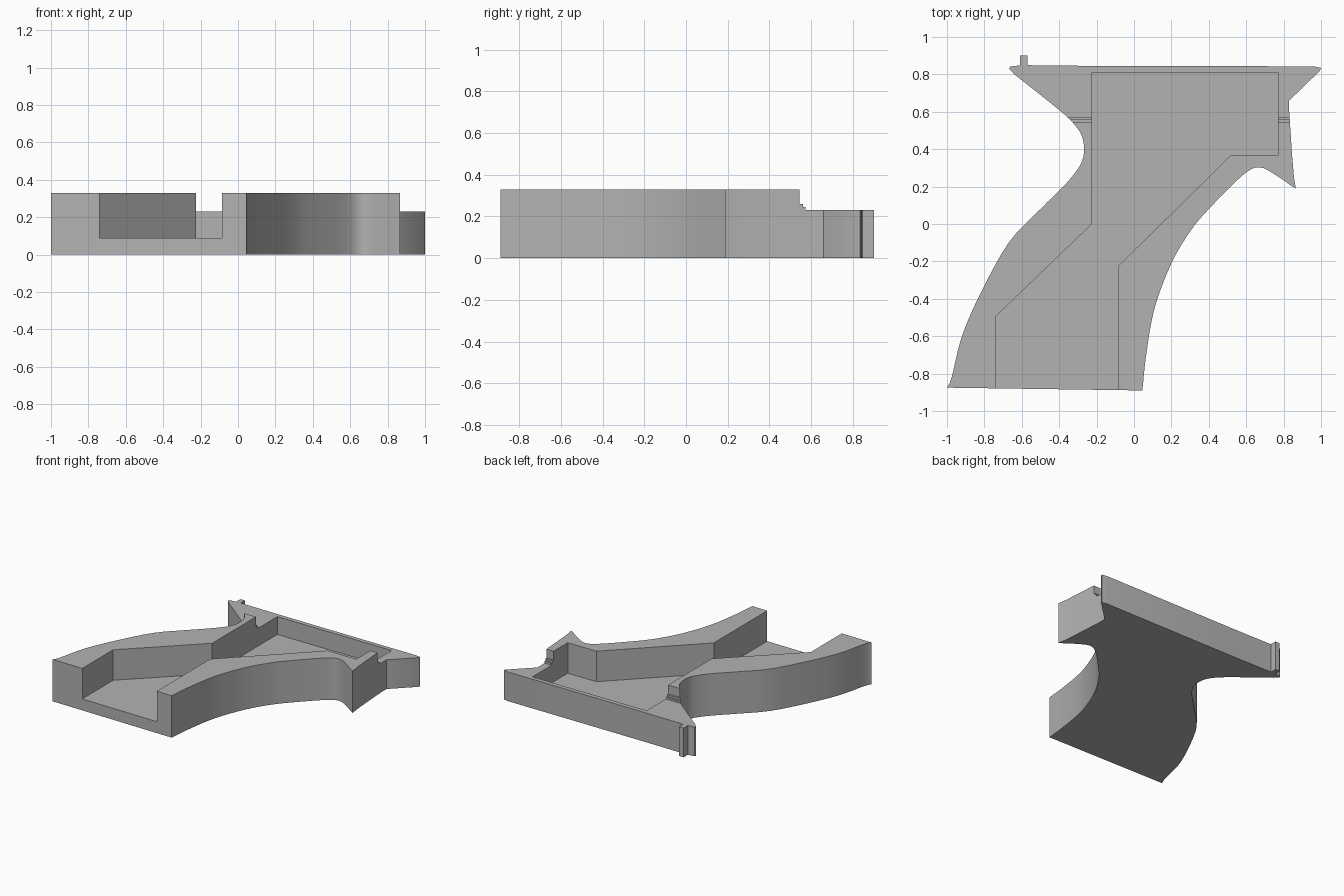
import bpy
import bmesh
from mathutils import Vector

cube = bpy.data.objects.get("Cube")
if cube:
    bpy.data.objects.remove(cube, do_unlink=True)

grey = bpy.data.materials.new("plain grey")
grey.use_nodes = True
grey.diffuse_color = (0.45, 0.45, 0.45, 1)
grey.node_tree.nodes["Principled BSDF"].inputs["Base Color"].default_value = (0.45, 0.45, 0.45, 1)


def smooth_curve(points, steps=4):
    """Return points on a Catmull-Rom curve passing through the given points."""
    pts = [Vector(p) for p in points]
    padded = [pts[0] * 2 - pts[1]] + pts + [pts[-1] * 2 - pts[-2]]
    result = []
    for a, b, c, d in zip(padded, padded[1:], padded[2:], padded[3:]):
        for i in range(steps):
            t = i / steps
            linear = (c - a) * t
            square = (a * 2 - b * 5 + c * 4 - d) * t ** 2
            cubic = (b * 3 - a - c * 3 + d) * t ** 3
            result.append(b + (linear + square + cubic) / 2)
    return result + [pts[-1]]


def extrude_profile(name, profile, bottom, top):
    """Make a closed solid by extruding a flat profile upward."""
    bm = bmesh.new()
    face = bm.faces.new([bm.verts.new((p[0], p[1], bottom)) for p in profile])
    raised = bmesh.ops.extrude_face_region(bm, geom=[face])["geom"]
    verts = [item for item in raised if isinstance(item, bmesh.types.BMVert)]
    bmesh.ops.translate(bm, verts=verts, vec=(0, 0, top - bottom))
    bmesh.ops.recalc_face_normals(bm, faces=bm.faces)
    mesh = bpy.data.meshes.new(name)
    bm.to_mesh(mesh)
    bm.free()
    mesh.materials.append(grey)
    obj = bpy.data.objects.new(name, mesh)
    bpy.context.collection.objects.link(obj)
    return obj


# Outer contour: left-hand sweep, back bar, hooked spur, right-hand sweep
outer_sweep = smooth_curve([
    (-1, -.875), (-.975, -.82), (-.92, -.6), (-.82, -.37), (-.67, -.1),
    (-.5, .08), (-.36, .22), (-.285, .32), (-.267, .4), (-.285, .485),
    (-.35, .565), (-.45, .65), (-.64, .8)])
back_bar = [
    (-.668, .83), (-.662, .842), (-.61, .848), (-.61, .9), (-.57, .9),
    (-.57, .849), (-.2, .845), (.96, .843), (1, .835), (.995, .82),
    (.83, .66)]
spur = [(.83, .6), (.845, .37), (.855, .25), (.865, .19)]
inner_sweep = smooth_curve([
    (.84, .205), (.76, .26), (.67, .303), (.58, .26), (.4, .08),
    (.3, -.04), (.2, -.21), (.11, -.45), (.065, -.7), (.045, -.89)])
body = extrude_profile("body", outer_sweep + back_bar + spur + inner_sweep, 0, .33)

# Angled pocket, open at the front
pocket = extrude_profile("pocket_cutter", [
    (-.74, -1), (-.74, -.495), (-.225, 0), (-.225, .81), (.77, .81),
    (.77, .37), (.52, .37), (-.085, -.225), (-.085, -1)], .09, .5)
cutters = [pocket]

# Stepped drop to the lower back section
for start, floor in ((.545, .26), (.56, .245), (.572, .23)):
    box = [(-2, start), (2, start), (2, 2), (-2, 2)]
    cutters.append(extrude_profile("step_cutter", box, floor, .5))

for cutter in cutters:
    cutter.hide_render = True
    cutter.hide_viewport = True
    cut = body.modifiers.new(cutter.name, "BOOLEAN")
    cut.operation = "DIFFERENCE"
    cut.solver = "EXACT"
    cut.object = cutter

# Apply the cuts, then remove the helpers
bpy.context.view_layer.objects.active = body
body.select_set(True)
for modifier in list(body.modifiers):
    bpy.ops.object.modifier_apply(modifier=modifier.name)
for cutter in cutters:
    bpy.data.objects.remove(cutter, do_unlink=True)
bpy.ops.object.shade_smooth_by_angle(angle=.5)
